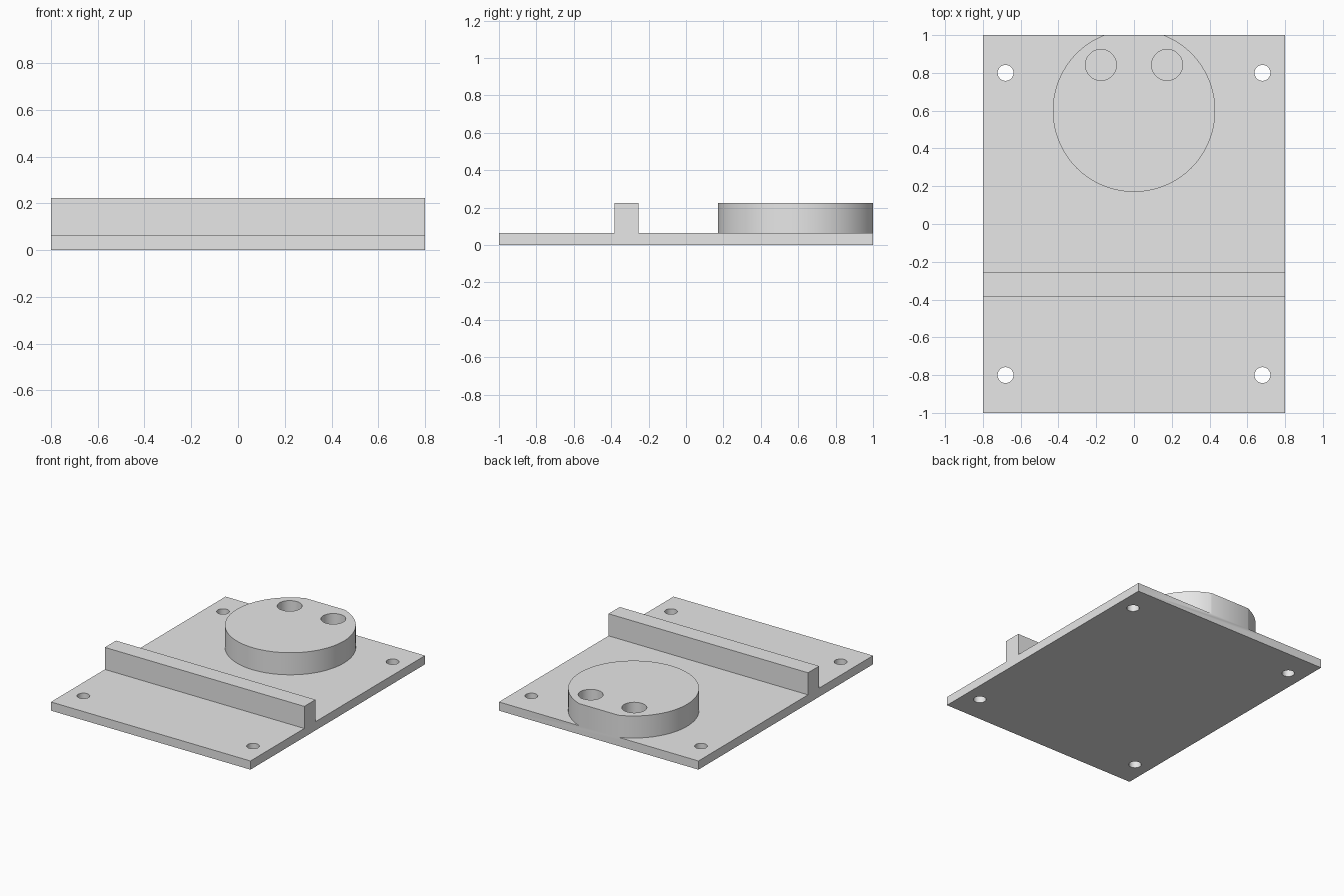
import bpy
import bmesh
from math import radians

cube = bpy.data.objects.get("Cube")
if cube:
    bpy.data.objects.remove(cube, do_unlink=True)

PLATE_TOP, TOP = 0.063, 0.223
HALF_WIDTH, HALF_LENGTH = 0.8, 1.0
OVERRUN = 1.1                      # plate is made long at the back, then trimmed
RIB_FRONT, RIB_BACK = -0.383, -0.255

grey = bpy.data.materials.new("plain grey")
grey.use_nodes = True
grey.diffuse_color = (0.8, 0.8, 0.8, 1)
grey.node_tree.nodes["Principled BSDF"].inputs["Base Color"].default_value = (0.8, 0.8, 0.8, 1)


def cylinder(name, x, y, radius, low, high, sides):
    bpy.ops.mesh.primitive_cylinder_add(vertices=sides, radius=radius, depth=high - low,
                                        location=(x, y, (low + high) / 2))
    ob = bpy.context.object
    ob.name = name
    ob.data.materials.append(grey)
    return ob


def combine(target, tool, operation):
    """Apply a boolean to the target and discard the tool."""
    tool.hide_render = True
    mod = target.modifiers.new(operation.title(), "BOOLEAN")
    mod.operation = operation
    mod.solver = "EXACT"
    mod.object = tool
    bpy.ops.object.select_all(action="DESELECT")
    target.select_set(True)
    bpy.context.view_layer.objects.active = target
    bpy.ops.object.modifier_apply(modifier=mod.name)
    bpy.data.objects.remove(tool, do_unlink=True)


# Plate with its cross rib: one side profile extruded across the width
profile = [(-HALF_LENGTH, 0), (OVERRUN, 0), (OVERRUN, PLATE_TOP),
           (RIB_BACK, PLATE_TOP), (RIB_BACK, TOP), (RIB_FRONT, TOP),
           (RIB_FRONT, PLATE_TOP), (-HALF_LENGTH, PLATE_TOP)]
bm = bmesh.new()
side = bm.faces.new([bm.verts.new((-HALF_WIDTH, y, z)) for y, z in profile])
swept = bmesh.ops.extrude_face_region(bm, geom=[side])["geom"]
bmesh.ops.translate(bm, vec=(2 * HALF_WIDTH, 0, 0),
                    verts=[g for g in swept if isinstance(g, bmesh.types.BMVert)])
bmesh.ops.recalc_face_normals(bm, faces=bm.faces)
mesh = bpy.data.meshes.new("mounting_plate")
bm.to_mesh(mesh)
bm.free()
mesh.materials.append(grey)
plate = bpy.data.objects.new("mounting_plate", mesh)
bpy.context.collection.objects.link(plate)

# Round boss, fused into the plate
combine(plate, cylinder("boss", 0, 0.6, 0.43, PLATE_TOP / 2, TOP, 128), "UNION")

# Trim the plate and boss to one flush back face
bpy.ops.mesh.primitive_cube_add(size=2, location=(0, HALF_LENGTH + 1, 0))
trimmer = bpy.context.object
trimmer.data.materials.append(grey)
combine(plate, trimmer, "DIFFERENCE")

# Blind holes in the boss and through holes at the corners
for sx in (-1, 1):
    combine(plate, cylinder("boss_hole", sx * 0.175, 0.842, 0.082, PLATE_TOP + 0.002, 0.3, 64),
            "DIFFERENCE")
    for sy in (-1, 1):
        combine(plate, cylinder("corner_hole", sx * 0.68, sy * 0.8, 0.042, -0.1, 0.3, 48),
                "DIFFERENCE")

# Smooth round walls, sharp edges
bpy.ops.object.select_all(action="DESELECT")
plate.select_set(True)
bpy.context.view_layer.objects.active = plate
bpy.ops.object.shade_smooth_by_angle(angle=radians(30))
